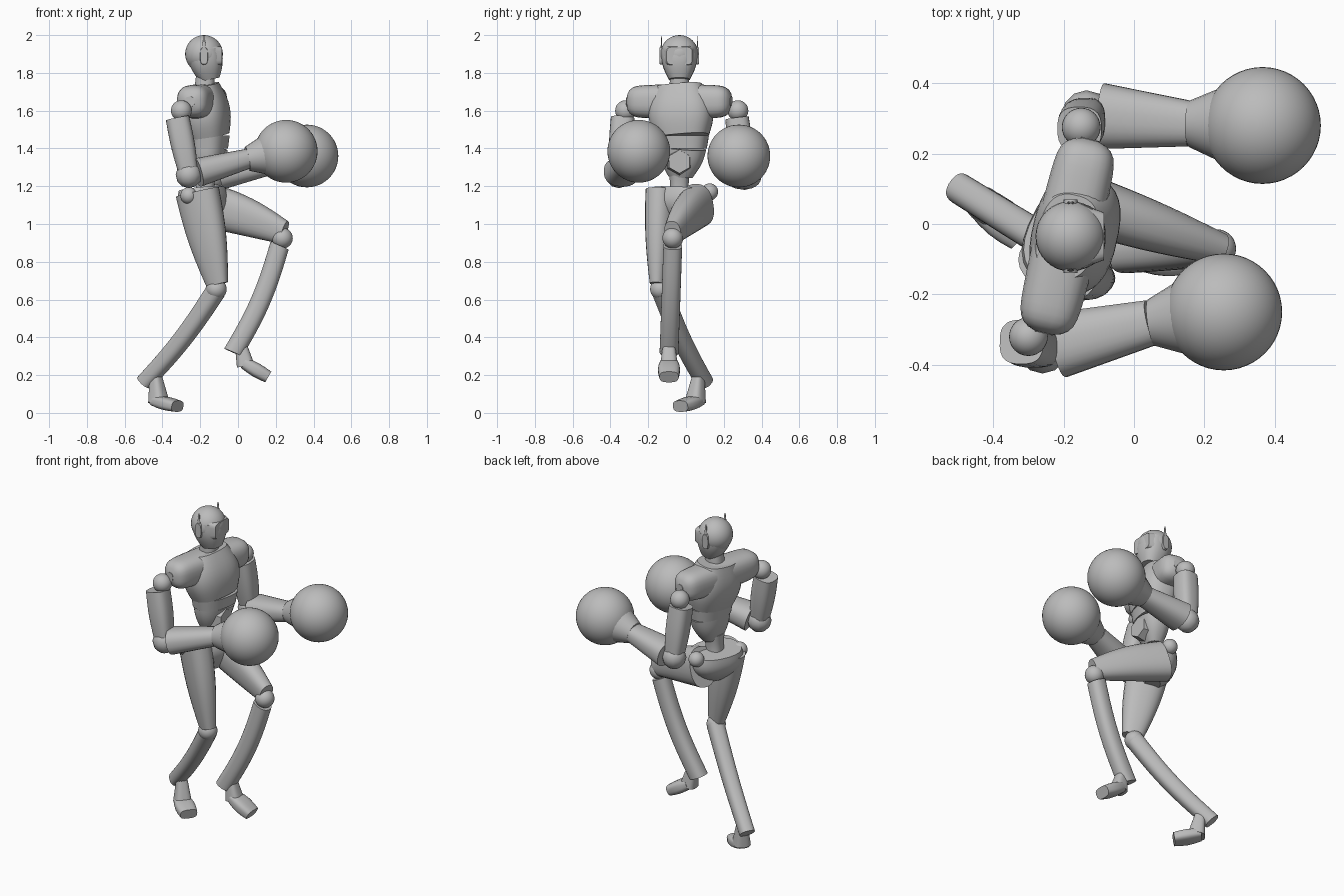
import bpy, math
from mathutils import Vector

cube = bpy.data.objects.get("Cube")
if cube:
    bpy.data.objects.remove(cube)

grey = bpy.data.materials.new("mid grey")
grey.use_nodes = True
tone = (.5, .5, .5, 1)
grey.diffuse_color = tone
grey.node_tree.nodes["Principled BSDF"].inputs["Base Color"].default_value = tone


def finish(obj, name):
    obj.name = name
    obj.data.materials.append(grey)
    bpy.ops.object.select_all(action='DESELECT')
    obj.select_set(True)
    bpy.context.view_layer.objects.active = obj
    bpy.ops.object.shade_smooth_by_angle(angle=math.radians(35))


def limb(name, lateral, start, end, first, final, bulge=0, flat=1, bend=0,
         dome=0, power=2.4, sides=24, steps=10):
    """Superellipse tube whose radius runs from first to final, swelling midway.

    flat is depth over width, bend bows the path, dome rounds off both ends."""
    start, end = Vector(start), Vector(end)
    axis = (end - start).normalized()
    side = Vector(lateral)
    side = (side - axis * side.dot(axis)).normalized()
    depth = axis.cross(side)
    verts, faces = [], []
    for i in range(steps + 1):
        t = i / steps
        if dome:
            t = (1 - math.cos(math.pi * t)) / 2
        swell = math.sin(math.pi * t)
        radius = first + (final - first) * t + bulge * swell
        if dome:
            radius *= max(.1, 1 - abs(2 * t - 1) ** dome) ** .5
        centre = start.lerp(end, t) + depth * bend * swell
        for k in range(sides):
            angle = math.tau * (k + .5) / sides
            c, s = math.cos(angle), math.sin(angle)
            u = math.copysign(abs(c) ** (2 / power), c)
            v = math.copysign(abs(s) ** (2 / power), s)
            verts.append(centre + (side * u + depth * v * flat) * radius)
    for i in range(steps):
        for k in range(sides):
            low, high, n = i * sides, (i + 1) * sides, (k + 1) % sides
            faces.append((low + k, low + n, high + n, high + k))
    faces.append(tuple(reversed(range(sides))))
    faces.append(tuple(range(steps * sides, (steps + 1) * sides)))
    mesh = bpy.data.meshes.new(name)
    mesh.from_pydata(verts, [], faces)
    obj = bpy.data.objects.new(name, mesh)
    bpy.context.collection.objects.link(obj)
    finish(obj, name)


def ball(name, centre, radius, segments=32):
    bpy.ops.mesh.primitive_uv_sphere_add(segments=segments, ring_count=segments // 2,
                                         radius=radius, location=centre)
    finish(bpy.context.object, name)


shoulder_line = Vector((.23, .97, 0))    # shoulders turned slightly
hip_line = Vector((.45, .89, 0))         # pelvis turned further
square = Vector((0, 1, 0))
forward = Vector((1, 0, 0))
upward = Vector((0, 0, 1))
face_centre = Vector((-.18, -.035, 1.89))

# Head: skull, jaw and face plate
ball("skull", face_centre + upward * .01, .1)
limb("jaw", square, (-.15, -.035, 1.765), face_centre + upward * .03, .055, .095,
     bulge=.014, flat=.97)
limb("face_plate", square, face_centre + forward * .04, face_centre + forward * .095,
     .088, .068, flat=.7, power=5, steps=2)

# Ears with upright antennas
for label, outward in (("right", -1), ("left", 1)):
    inner = face_centre + square * outward * .085
    outer = inner + square * outward * .019
    limb(label + "_ear", upward, inner, outer, .048, .044, flat=.45, power=3, steps=2)
    limb(label + "_antenna", forward, outer - square * outward * .007,
         outer + upward * .105 - square * outward * .01, .014, .004,
         flat=.4, sides=8, steps=2)

# Neck, chest and shoulders
limb("neck", square, (-.18, -.035, 1.68), (-.17, -.035, 1.82), .055, .048)
limb("chest", shoulder_line, (-.15, -.02, 1.465), (-.19, -.035, 1.735), .142, .12,
     bulge=.04, flat=.7, power=2.6, sides=32)
middle = Vector((-.19, -.035, 1.648))
limb("shoulder_yoke", upward, middle - shoulder_line * .285, middle + shoulder_line * .285,
     .083, .083, bulge=.009, dome=12, power=2.7, steps=24)

# Rib band, abdomen with hexagonal plate, and spine
limb("rib_band", shoulder_line, (-.15, -.02, 1.4), (-.15, -.02, 1.468), .13, .141,
     flat=.7, power=2.6, sides=32, steps=1)
limb("abdomen", shoulder_line, (-.165, -.03, 1.25), (-.15, -.02, 1.402), .065, .127,
     bulge=.012, flat=.72)
limb("belly_plate", square, (-.12, -.035, 1.33), (-.057, -.035, 1.33), .074, .062,
     sides=6, power=2, steps=1)
limb("spine", square, (-.18, -.035, 1.1), (-.17, -.035, 1.28), .06, .058, bulge=-.01)

# Pelvis and hip joints
limb("pelvis", hip_line, (-.17, -.04, 1), (-.19, -.025, 1.185), .06, .15, bulge=.05, flat=.72)
ball("left_hip_joint", (-.16, .125, 1.17), .045)
ball("right_hip_joint", (-.26, -.16, 1.15), .045)

# Arms ending in round gloves: shoulder, sleeve, elbow, wrist, fist
arms = {
    "right": ((-.3, -.32, 1.6), (-.32, -.335, 1.56), (-.26, -.355, 1.26),
              (.05, -.28, 1.345), (.255, -.25, 1.385)),
    "left": ((-.15, .275, 1.6), (-.155, .27, 1.56), (-.135, .31, 1.25),
             (.16, .285, 1.31), (.365, .28, 1.36)),
}
for label, (shoulder, sleeve, elbow, wrist, fist) in arms.items():
    ball(label + "_shoulder_ball", shoulder, .055)
    limb(label + "_upper_arm", square, sleeve, elbow, .063, .05, bulge=.007, power=2.8)
    ball(label + "_elbow", elbow, .07, 12)
    limb(label + "_forearm", square, Vector(elbow).lerp(Vector(wrist), .15), wrist,
         .094, .065, flat=.82)
    limb(label + "_glove_cuff", square, wrist, Vector(wrist).lerp(Vector(fist), .4),
         .067, .103, flat=.97, power=2)
    ball(label + "_glove", fist, .166, 48)

# Standing right leg
foot_side = Vector((.62, .78, 0))
limb("right_thigh", hip_line, (-.215, -.12, 1.17), (-.11, -.145, .68), .08, .04,
     bulge=.01, flat=1.5)
ball("right_knee", (-.115, -.135, .655), .055)
limb("right_shin", foot_side, (-.115, -.13, .65), (-.495, .1, .16), .05, .044,
     flat=1.05, bend=.02)
limb("right_ankle", foot_side, (-.435, .065, .19), (-.42, .05, .06), .03, .05, power=3, steps=3)
limb("right_foot", foot_side, (-.44, .065, .065), (-.32, -.03, .035), .045, .05,
     bulge=.01, flat=.6, power=3, steps=4)

# Raised left leg
limb("left_thigh", hip_line, (-.16, .065, 1.1), (.245, -.07, .955), .085, .045,
     bulge=.007, flat=1.4, bend=.01)
ball("left_knee", (.235, -.07, .925), .055)
limb("left_shin", square, (.22, -.07, .885), (-.025, -.09, .32), .05, .05,
     flat=1.05, bend=.024)
limb("left_ankle", square, (.015, -.09, .36), (.04, -.09, .25), .032, .047, power=3, steps=3)
limb("left_foot", square, (.03, -.09, .265), (.16, -.09, .19), .047, .05,
     bulge=.01, flat=.65, power=3, steps=4)
